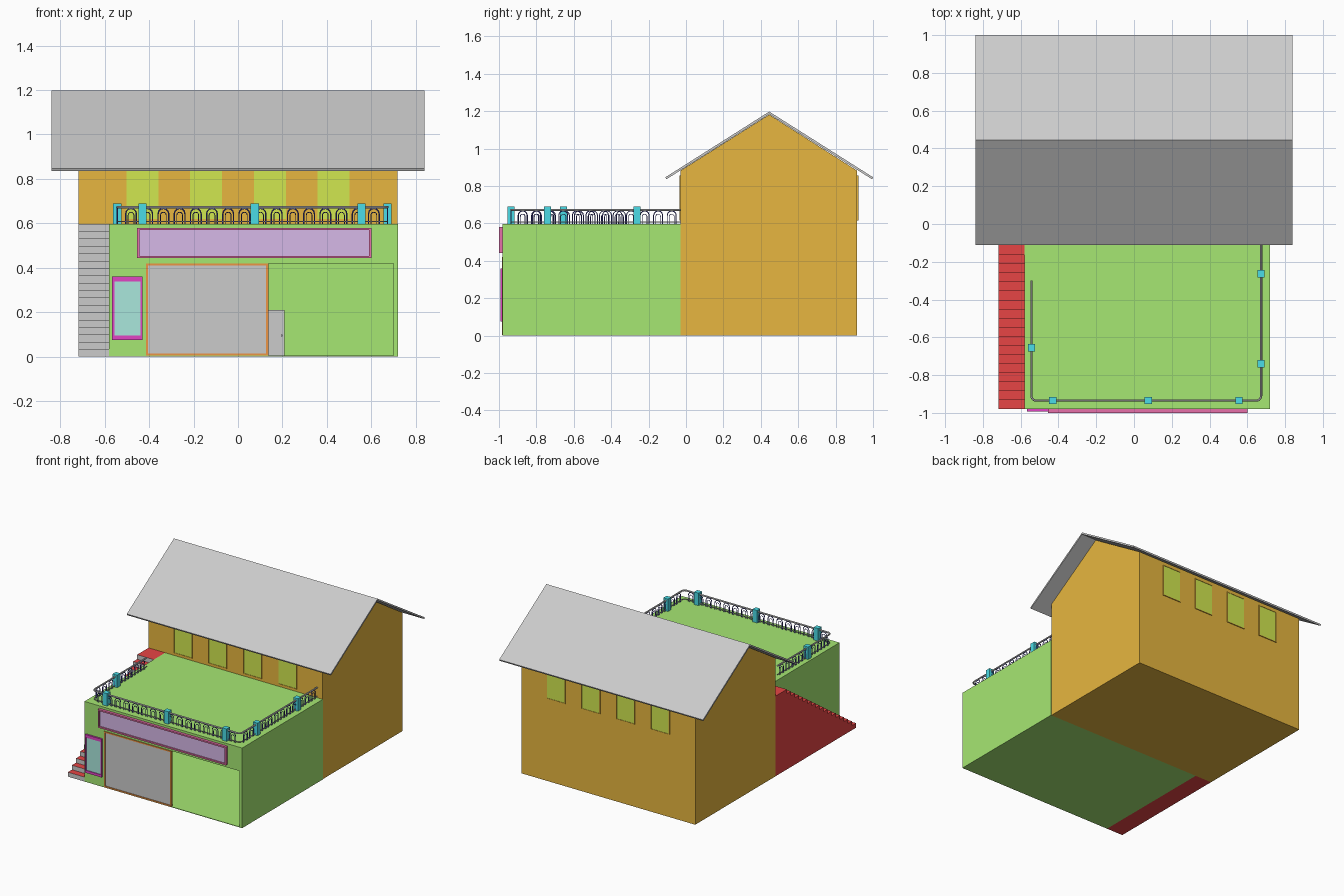
import bpy, bmesh, math
from mathutils import Vector

if "Cube" in bpy.data.objects:
    bpy.data.objects.remove(bpy.data.objects["Cube"])


def mat(name, r, g, b):
    m = bpy.data.materials.new(name)
    m.diffuse_color = (r, g, b, 1)
    m.use_nodes = True
    m.node_tree.nodes["Principled BSDF"].inputs["Base Color"].default_value = m.diffuse_color
    return m


GREEN = mat("green", 0.38, 0.80, 0.17)
ORANGE = mat("orange", 0.80, 0.47, 0.05)
RED = mat("red", 0.80, 0.06, 0.06)
CYAN = mat("cyan", 0.07, 0.72, 0.80)
LIME = mat("lime", 0.64, 0.80, 0.08)
NAVY = mat("navy", 0.06, 0.06, 0.40)
PURPLE = mat("purple", 0.67, 0.48, 0.80)
ROSE = mat("rose", 0.80, 0.16, 0.40)
TEAL = mat("teal", 0.40, 0.80, 0.72)
MAGENTA = mat("magenta", 0.75, 0.06, 0.55)
RUST = mat("rust", 0.85, 0.30, 0.06)
GREY = mat("grey", 0.70, 0.70, 0.70)


def finish(name, bm, material=None):
    bmesh.ops.recalc_face_normals(bm, faces=bm.faces)
    me = bpy.data.meshes.new(name)
    bm.to_mesh(me)
    bm.free()
    ob = bpy.data.objects.new(name, me)
    bpy.context.collection.objects.link(ob)
    if material:
        me.materials.append(material)
    return ob


def extrude(name, points, offset, material=None):
    """Extrude a closed outline by an offset vector."""
    bm = bmesh.new()
    face = bm.faces.new([bm.verts.new(p) for p in points])
    res = bmesh.ops.extrude_face_region(bm, geom=[face], use_keep_orig=True)
    verts = [v for v in res["geom"] if isinstance(v, bmesh.types.BMVert)]
    bmesh.ops.translate(bm, verts=verts, vec=offset)
    return finish(name, bm, material)


def box(name, x, y, z, material=None):
    pts = [(x[0], y[0], z[0]), (x[1], y[0], z[0]), (x[1], y[1], z[0]), (x[0], y[1], z[0])]
    return extrude(name, pts, (0, 0, z[1] - z[0]), material)


def frame(name, x, z, y_front, depth, border, material):
    """Rectangular border standing in the xz plane."""
    bm = bmesh.new()
    rings = []
    for y in (y_front, y_front + depth):
        for b in (0, border):
            rings.append([bm.verts.new(p) for p in (
                (x[0] + b, y, z[0] + b), (x[1] - b, y, z[0] + b),
                (x[1] - b, y, z[1] - b), (x[0] + b, y, z[1] - b))])
    for a, c in ((0, 1), (2, 3), (0, 2), (1, 3)):
        for i in range(4):
            j = (i + 1) % 4
            bm.faces.new((rings[a][i], rings[a][j], rings[c][j], rings[c][i]))
    return finish(name, bm, material)


def tubes(name, paths, radius, material=None):
    cu = bpy.data.curves.new(name, "CURVE")
    cu.dimensions = "3D"
    cu.bevel_depth = radius
    cu.bevel_resolution = 1
    cu.use_fill_caps = True
    for path in paths:
        sp = cu.splines.new("POLY")
        sp.points.add(len(path) - 1)
        for p, co in zip(sp.points, path):
            p.co = (*co, 1)
    if material:
        cu.materials.append(material)
    ob = bpy.data.objects.new(name, cu)
    bpy.context.collection.objects.link(ob)
    bpy.ops.object.select_all(action="DESELECT")
    ob.select_set(True)
    bpy.context.view_layer.objects.active = ob
    bpy.ops.object.convert(target="MESH")
    bpy.ops.object.shade_smooth_by_angle()
    return ob


# Gabled house and its folded roof slab
extrude("house_walls", [(-0.717, -0.03, 0), (-0.717, 0.915, 0), (-0.717, 0.915, 0.882),
                        (-0.717, 0.445, 1.182), (-0.717, -0.03, 0.882)], (1.434, 0, 0), ORANGE)
extrude("roof", [(-0.84, -0.11, 0.847), (-0.84, 0.445, 1.198), (-0.84, 1.0, 0.847),
                 (-0.84, 0.995, 0.836), (-0.84, 0.445, 1.184), (-0.84, -0.105, 0.836)], (1.68, 0, 0))

# Front block, hollowed into an open garage room
block = box("front_block", (-0.58, 0.72), (-0.98, -0.03), (0, 0.597), GREEN)
cutter = box("room_cutter", (-0.41, 0.70), (-1.1, -0.10), (0.004, 0.42), GREEN)
cutter.hide_render = True
mod = block.modifiers.new("room", "BOOLEAN")
mod.object = cutter
mod.solver = "EXACT"
bpy.context.view_layer.objects.active = block
bpy.ops.object.modifier_apply(modifier="room")
bpy.data.objects.remove(cutter)

# Shutter over the left part of the opening, inner door at the back
frame("shutter_frame", (-0.415, 0.137), (0.004, 0.42), -0.985, 0.02, 0.01, RUST)
box("shutter", (-0.406, 0.128), (-0.98, -0.97), (0.012, 0.412))
box("inner_door", (0.08, 0.21), (-0.107, -0.10), (0.004, 0.21))
tubes("door_knob", [[(0.197, -0.115, 0.095), (0.197, -0.105, 0.095)]], 0.005)

# Sign board and poster case
frame("sign_frame", (-0.455, 0.60), (0.443, 0.58), -1.0, 0.02, 0.011, ROSE)
box("sign_panel", (-0.445, 0.59), (-0.992, -0.98), (0.453, 0.57), PURPLE)
frame("poster_frame", (-0.567, -0.43), (0.075, 0.36), -0.993, 0.013, 0.01, MAGENTA)
box("poster_top_bar", (-0.558, -0.439), (-0.993, -0.98), (0.338, 0.351), MAGENTA)
box("poster_bottom_bar", (-0.558, -0.439), (-0.993, -0.98), (0.084, 0.094), MAGENTA)
box("poster_panel", (-0.558, -0.439), (-0.988, -0.98), (0.094, 0.338), TEAL)

# Side staircase: solid stepped profile ending in a landing
STEPS, RUN = 18, 0.048
RISE = 0.597 / STEPS
profile = [(-0.717, -0.98, 0)]
for i in range(STEPS):
    profile.append((-0.717, -0.98 + i * RUN, (i + 1) * RISE))
    if i < STEPS - 1:
        profile.append((-0.717, -0.98 + (i + 1) * RUN, (i + 1) * RISE))
profile += [(-0.717, -0.03, 0.597), (-0.717, -0.03, 0)]
stairs = extrude("staircase", profile, (0.137, 0, 0), RED)
stairs.data.materials.append(GREY)
for p in stairs.data.polygons:
    if p.normal.y < -0.9:
        p.material_index = 1

# Upper windows, front and back
for side, wall, out in (("front", -0.03, -1), ("back", 0.915, 1)):
    for i, cx in enumerate((-0.43, -0.145, 0.143, 0.43)):
        x = (cx - 0.077, cx + 0.077)
        y = min(wall, wall + out * 0.006)
        frame(f"{side}_window_frame_{i}", x, (0.615, 0.855), y, 0.006, 0.005, ORANGE)
        y = sorted((wall, wall + out * 0.003))
        box(f"{side}_window_pane_{i}", (x[0] + 0.005, x[1] - 0.005), y, (0.62, 0.85), LIME)

# Terrace handrail with rounded corners
L, R, F, C = -0.543, 0.673, -0.935, 0.025


def rail_path(z):
    pts = [(L, -0.30, z)]
    for cx, start in ((L + C, math.pi), (R - C, 1.5 * math.pi)):
        for k in range(5):
            a = start + k * math.pi / 8
            pts.append((cx + C * math.cos(a), F + C + C * math.sin(a), z))
    return pts + [(R, -0.03, z)]


tubes("handrail", [rail_path(0.673)], 0.006)
tubes("lower_rail", [rail_path(0.608)], 0.003)

# Nested arch balusters along each run of the handrail
outer, inner = [], []
for a, b in (((L, -0.31), (L, F + C)), ((L + C, F), (R - C, F)), ((R, F + C), (R, -0.04))):
    a, b = Vector(a), Vector(b)
    n = round((b - a).length / 0.073)
    d = (b - a).normalized()
    for i in range(n):
        mid = a.lerp(b, (i + 0.5) / n)
        for group, r, top in ((outer, 0.024, 0.667), (inner, 0.013, 0.65)):
            arc = [(math.cos(k * math.pi / 6) * r, top - r + math.sin(k * math.pi / 6) * r)
                   for k in range(7)]
            arc = [(r, 0.597)] + arc + [(-r, 0.597)]
            group.append([(*(mid + d * s), z) for s, z in arc])
tubes("outer_arches", outer, 0.003, NAVY)
tubes("inner_arches", inner, 0.002, NAVY)

# Square railing posts
for i, (x, y) in enumerate(((L, -0.655), (-0.43, F), (0.075, F), (0.556, F), (R, -0.74), (R, -0.263))):
    box(f"rail_post_{i}", (x - 0.019, x + 0.019), (y - 0.019, y + 0.019), (0.597, 0.69), CYAN)
